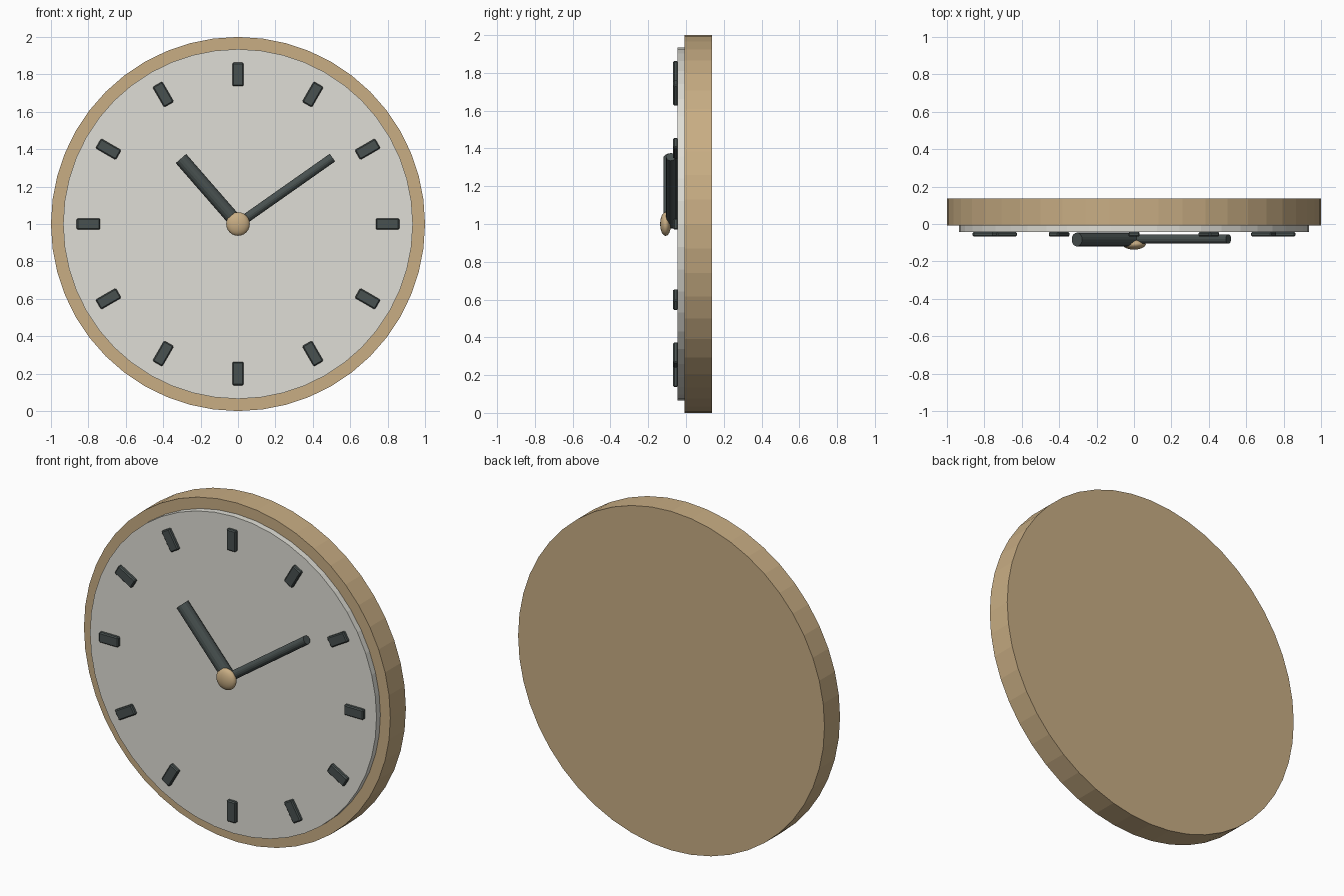
import bpy, math
from mathutils import Vector

if "Cube" in bpy.data.objects:
    bpy.data.objects.remove(bpy.data.objects["Cube"])


def material(name, rgb):
    m = bpy.data.materials.new(name)
    m.diffuse_color = (*rgb, 1)
    m.use_nodes = True
    m.node_tree.nodes["Principled BSDF"].inputs["Base Color"].default_value = m.diffuse_color
    return m


wood = material("wood", (0.58, 0.42, 0.23))
cream = material("cream", (0.74, 0.73, 0.67))
dark = material("dark_grey", (0.065, 0.082, 0.08))
CENTRE_Z = 1.0


def finish(name, mat):
    ob = bpy.context.object
    ob.name = name
    ob.data.materials.append(mat)
    return ob


def rod(name, a, b, radius, sides, mat):
    """Cylinder running from point a to point b."""
    a, b = Vector(a), Vector(b)
    d = b - a
    bpy.ops.mesh.primitive_cylinder_add(
        vertices=sides, radius=radius, depth=d.length, location=(a + b) / 2,
        rotation=d.to_track_quat('Z', 'Y').to_euler())
    return finish(name, mat)


def disc(name, radius, y0, y1, mat):
    """Round plate facing the front, between two depths."""
    bpy.ops.mesh.primitive_cylinder_add(
        vertices=48, radius=radius, depth=y1 - y0,
        location=(0, (y0 + y1) / 2, CENTRE_Z), rotation=(math.pi / 2, 0, 0))
    return finish(name, mat)


# Case and raised dial
disc("case", 1.0, -0.008, 0.137, wood)
disc("dial", 0.935, -0.044, 0.0, cream)

# Twelve hour markers
for i in range(12):
    a = i * math.tau / 12
    bpy.ops.mesh.primitive_cube_add(
        size=1, location=(0.8 * math.sin(a), -0.055, CENTRE_Z + 0.8 * math.cos(a)),
        rotation=(0, a, 0))
    marker = finish(f"hour_marker_{i + 1}", dark)
    marker.scale = (0.06, 0.026, 0.125)
    bpy.ops.object.transform_apply(location=False, rotation=False, scale=True)
    bev = marker.modifiers.new("soft_edges", 'BEVEL')
    bev.width = 0.006
    bev.segments = 1

# Hands
rod("hour_hand", (0, -0.083, CENTRE_Z), (-0.305, -0.083, 1.35), 0.037, 16, dark)
rod("minute_hand", (0, -0.08, CENTRE_Z), (0.505, -0.08, 1.355), 0.025, 16, dark)

# Flattened centre cap
bpy.ops.mesh.primitive_uv_sphere_add(
    segments=20, ring_count=12, radius=0.063, location=(0, -0.108, CENTRE_Z))
cap = finish("centre_cap", wood)
cap.scale = (1, 0.46, 1)
bpy.ops.object.transform_apply(location=False, rotation=False, scale=True)
bpy.ops.object.shade_smooth()
